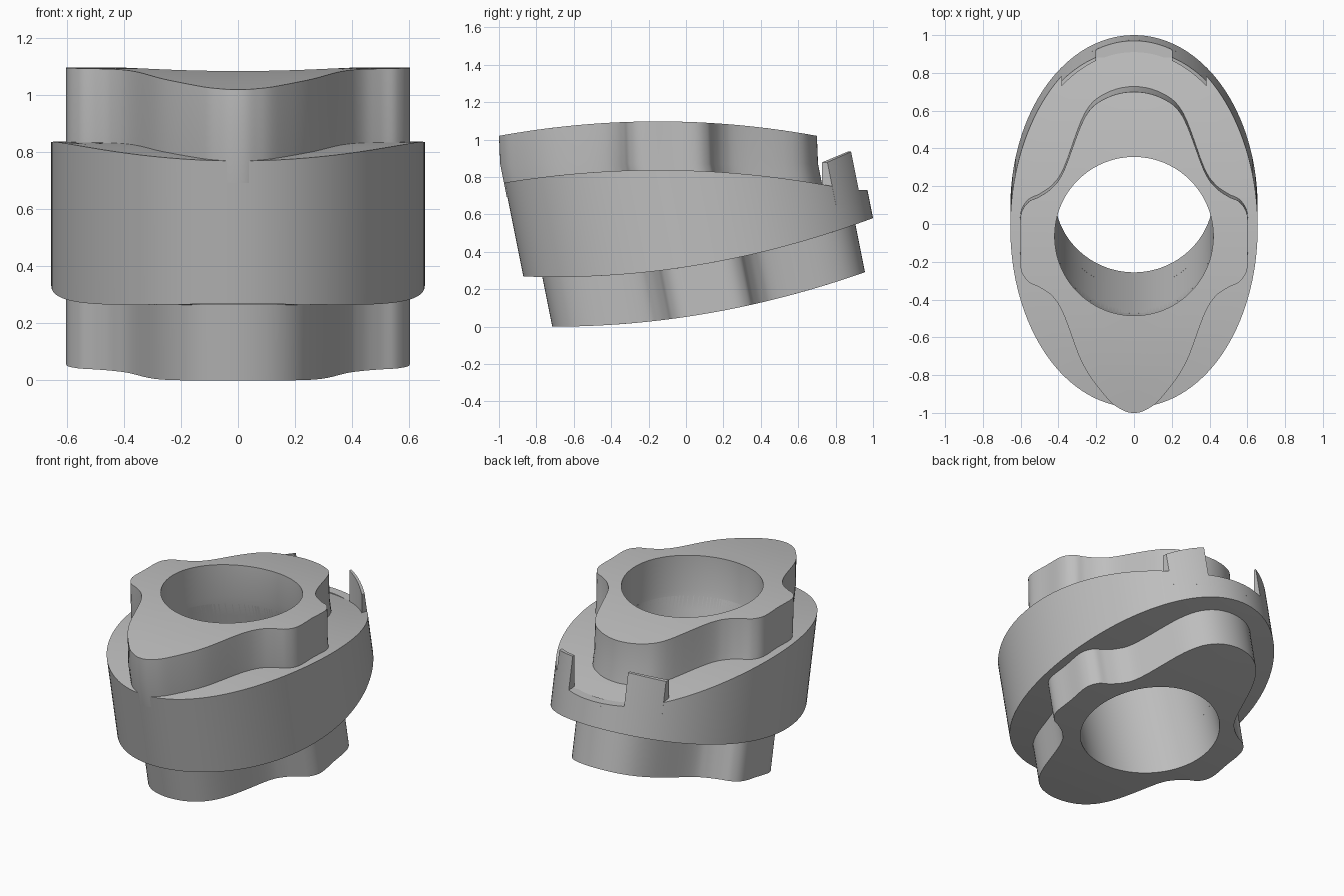
import bpy, bmesh, math
from mathutils import Vector

cube = bpy.data.objects.get("Cube")
if cube:
    bpy.data.objects.remove(cube, do_unlink=True)

grey = bpy.data.materials.new("plain grey")
grey.use_nodes = True
COLOUR = (0.52, 0.52, 0.52, 1)
grey.diffuse_color = COLOUR
grey.node_tree.nodes["Principled BSDF"].inputs["Base Color"].default_value = COLOUR

KINK = 0.87      # height above which the walls run vertically
BORE = 0.42
WIDE, LONG = 0.655, 0.966


# Curved cap surfaces: height as a function of depth
def core_bottom(y): return 0.106 * (y + 0.7) ** 2
def flange_bottom(y): return 0.265 + 0.109 * (y + 0.7) ** 2
def flange_top(y): return 0.837 - 0.1 * (y + 0.15) ** 2
def core_top(y): return 1.097 - 0.107 * (y + 0.15) ** 2


# Leaning centre lines: depth as a function of height
def bore_axis(z): return -0.065 + 0.27 * max(0, KINK - z)
def upper_axis(z): return -0.065 + 0.2 * max(0, 0.9 - z)
def flange_axis(z): return 0.034 + 0.2 * (0.58 - z)
def lower_axis(z): return 0.15 - 0.2 * z


def smooth_outline(half, steps=5):
    """Mirror a right-hand half outline and round it with a closed spline."""
    pts = [Vector(p) for p in half]
    pts += [Vector((-p.x, p.y)) for p in reversed(pts[1:-1])]
    out, n = [], len(pts)
    for i in range(n):
        a, b, c, d = (pts[(i + k) % n] for k in (-1, 0, 1, 2))
        for s in range(steps):
            t = s / steps
            out.append(0.5 * (2 * b + (c - a) * t + (2 * a - 5 * b + 4 * c - d) * t ** 2
                              + (3 * b - a - 3 * c + d) * t ** 3))
    return out


def finish(name, bm):
    bmesh.ops.recalc_face_normals(bm, faces=bm.faces)
    mesh = bpy.data.meshes.new(name)
    bm.to_mesh(mesh)
    bm.free()
    mesh.materials.append(grey)
    obj = bpy.data.objects.new(name, mesh)
    bpy.context.collection.objects.link(obj)
    bpy.ops.object.select_all(action='DESELECT')
    obj.select_set(True)
    bpy.context.view_layer.objects.active = obj
    bpy.ops.object.shade_smooth_by_angle(angle=math.radians(35))
    return obj


def tube(name, outline, axis, bottom, top, kinked=False):
    """Leaning solid with curved caps around the shared round bore."""
    fractions = (0, 0.25, 0.5, 0.75, 1)
    section = [(f, bottom) for f in fractions]
    if kinked:
        section.append((1, lambda y: KINK))
    section += [(f, top) for f in reversed(fractions)]
    if kinked:
        section.append((0, lambda y: KINK))
    bm = bmesh.new()
    rings = []
    for p in outline:
        ray = p.normalized() * BORE
        ring = []
        for f, height in section:
            z = 0.5
            for _ in range(8):
                inner = Vector((ray.x, ray.y + bore_axis(z)))
                outer = Vector((p.x, p.y + axis(z)))
                q = inner.lerp(outer, f)
                z = height(q.y)
            ring.append(bm.verts.new((q.x, q.y, z)))
        rings.append(ring)
    m = len(section)
    for i, ring in enumerate(rings):
        nxt = rings[(i + 1) % len(rings)]
        for j in range(m):
            k = (j + 1) % m
            bm.faces.new((ring[j], ring[k], nxt[k], nxt[j]))
    return finish(name, bm)


def rim(name, x0, x1, top, steps=12):
    """Thin wall on the back edge: leaning outside, upright inside."""
    bm = bmesh.new()
    rows = []
    for i in range(steps + 1):
        x = x0 + (x1 - x0) * i / steps
        bow = math.sqrt(1 - (x / WIDE) ** 2)
        def outside(z): return flange_axis(z) + LONG * bow
        z = 0.8
        for _ in range(8):
            z = top(outside(z))
        inside = min(-0.045 + 0.955 * bow, outside(z) - 0.006)
        corners = ((outside(0.65), 0.65), (outside(z), z), (inside, z), (inside, 0.65))
        rows.append([bm.verts.new((x, y, h)) for y, h in corners])
    for a, b in zip(rows, rows[1:]):
        for j in range(4):
            k = (j + 1) % 4
            bm.faces.new((a[j], a[k], b[k], b[j]))
    bm.faces.new(rows[0])
    bm.faces.new(rows[-1])
    return finish(name, bm)


# Outlines: shared side lobe, pointed or rounded ends
lobe = [(0.43, -0.29), (0.5, -0.24), (0.56, -0.21), (0.6, -0.14), (0.6, 0),
        (0.6, 0.14), (0.56, 0.21), (0.5, 0.24), (0.43, 0.29)]
upper_half = ([(0, -0.935), (0.06, -0.92), (0.14, -0.86), (0.27, -0.68), (0.37, -0.42)]
              + [(x, y - 0.03) for x, y in lobe]
              + [(0.37, 0.35), (0.26, 0.63), (0.15, 0.73), (0, 0.765)])
round_end = [(0.37, 0.38), (0.27, 0.68), (0.16, 0.82), (0, 0.865)]
lower_half = [(x, -y) for x, y in reversed(round_end)] + lobe + round_end
ellipse = [Vector((WIDE * math.sin(a), LONG * math.cos(a)))
           for a in (math.tau * i / 128 for i in range(128))]

# Main body
tube("lower_core", smooth_outline(lower_half), lower_axis, core_bottom,
     lambda y: flange_bottom(y) + 0.04)
tube("flange", ellipse, flange_axis, flange_bottom, flange_top)
tube("upper_core", smooth_outline(upper_half), upper_axis,
     lambda y: flange_top(y) - 0.08, core_top, kinked=True)

# Two prongs and the low lip between them on the back edge
for side, s in (("left", 1), ("right", -1)):
    rim(side + "_prong", s * 0.2, s * 0.385, lambda y: 0.88 + 0.45 * (y - 0.76))
rim("back_lip", -0.2, 0.2, lambda y: 0.73)
